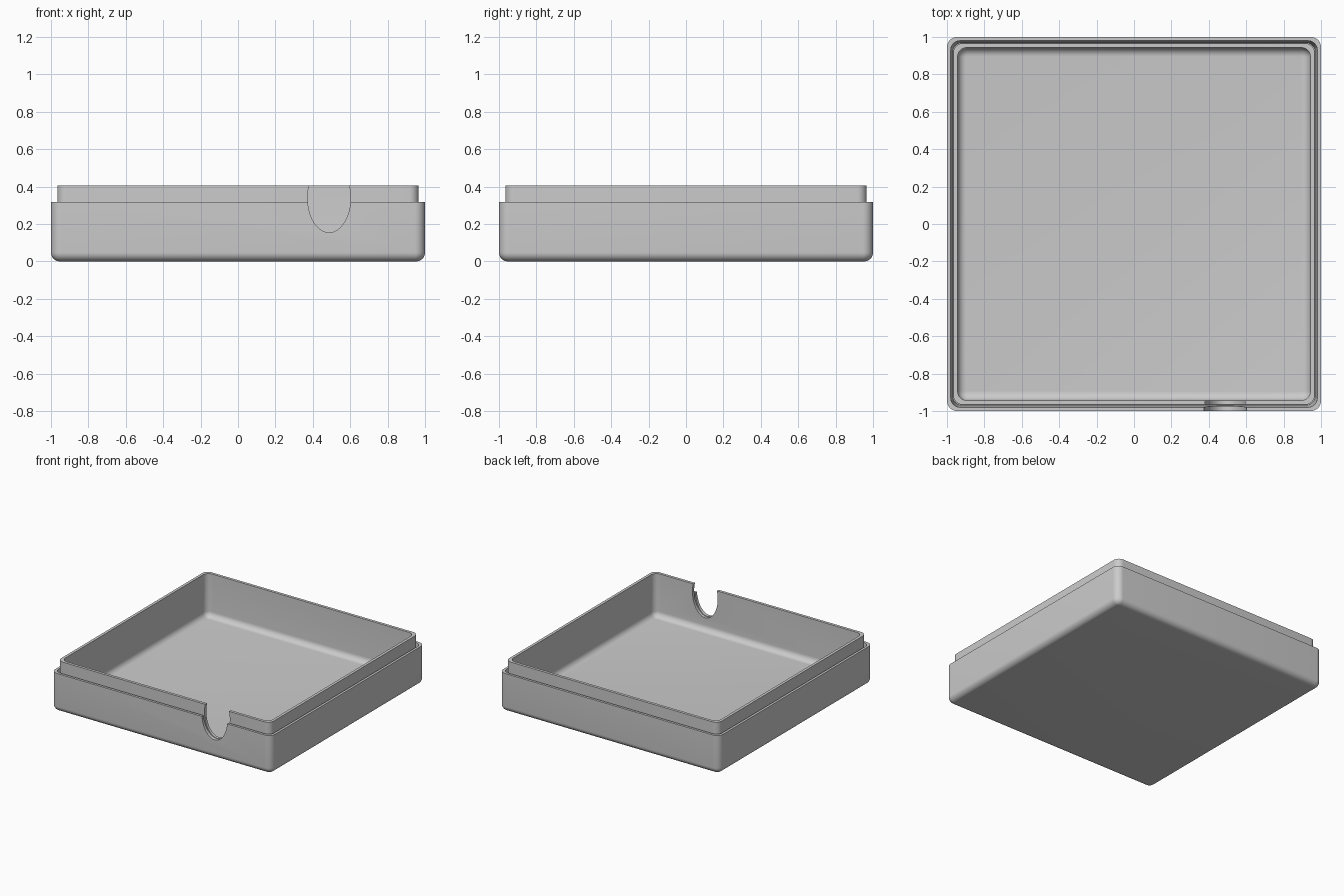
import bpy, bmesh, math

cube = bpy.data.objects.get("Cube")
if cube:
    bpy.data.objects.remove(cube, do_unlink=True)

grey = bpy.data.materials.new("plain grey")
grey.use_nodes = True
colour = (0.6, 0.6, 0.6, 1)
grey.diffuse_color = colour
grey.node_tree.nodes["Principled BSDF"].inputs["Base Color"].default_value = colour

CORNER_STEPS = 10
FILLET_STEPS = 8


def rounded_square(bm, half, radius, z):
    """One ring of vertices around a square with rounded corners."""
    ring = []
    for quarter in range(4):
        middle = math.radians(45 + 90 * quarter)
        cx = math.copysign(half - radius, math.cos(middle))
        cy = math.copysign(half - radius, math.sin(middle))
        for i in range(CORNER_STEPS + 1):
            a = math.radians(90 * (quarter + i / CORNER_STEPS))
            ring.append(bm.verts.new((cx + radius * math.cos(a), cy + radius * math.sin(a), z)))
    return ring


def fillet(half, corner, r, floor):
    """Ring sizes rising from a floor to a wall through a rounded edge."""
    rings = []
    for i in range(FILLET_STEPS + 1):
        a = math.pi / 2 * i / FILLET_STEPS
        inset = r * (1 - math.sin(a))
        rings.append((half - inset, corner - inset, floor + r * (1 - math.cos(a))))
    return rings


# Wall section: rounded underside, outer rim, narrow slot, raised lip, inside
section = fillet(1.0, 0.055, 0.048, 0.0)
section += [(1.0, 0.055, 0.317), (0.98, 0.05, 0.317),
            (0.969, 0.05, 0.08), (0.966, 0.05, 0.08),
            (0.966, 0.05, 0.405), (0.943, 0.05, 0.405)]
section += reversed(fillet(0.943, 0.05, 0.047, 0.05))

bm = bmesh.new()
rings = [rounded_square(bm, *s) for s in section]
for low, high in zip(rings, rings[1:]):
    for i in range(len(low)):
        j = (i + 1) % len(low)
        bm.faces.new((low[i], low[j], high[j], high[i]))
bm.faces.new(list(reversed(rings[0])))
bm.faces.new(rings[-1])
bmesh.ops.recalc_face_normals(bm, faces=bm.faces)
mesh = bpy.data.meshes.new("box_base")
bm.to_mesh(mesh)
bm.free()
mesh.materials.append(grey)
box = bpy.data.objects.new("box_base", mesh)
bpy.context.collection.objects.link(box)

# Oval thumb notch through the front wall
bpy.ops.mesh.primitive_cylinder_add(vertices=64, radius=1, depth=0.2,
                                    location=(0.487, -1.0, 0.34),
                                    rotation=(math.pi / 2, 0, 0))
cutter = bpy.context.object
cutter.name = "notch_cutter"
cutter.scale = (0.115, 0.185, 1)
cutter.hide_render = True
cutter.data.materials.append(grey)

bpy.ops.object.select_all(action='DESELECT')
box.select_set(True)
bpy.context.view_layer.objects.active = box
cut = box.modifiers.new("notch", 'BOOLEAN')
cut.operation = 'DIFFERENCE'
cut.solver = 'EXACT'
cut.object = cutter
bpy.ops.object.modifier_apply(modifier=cut.name)
bpy.data.objects.remove(cutter, do_unlink=True)

bpy.ops.object.shade_smooth_by_angle(angle=math.radians(30))
